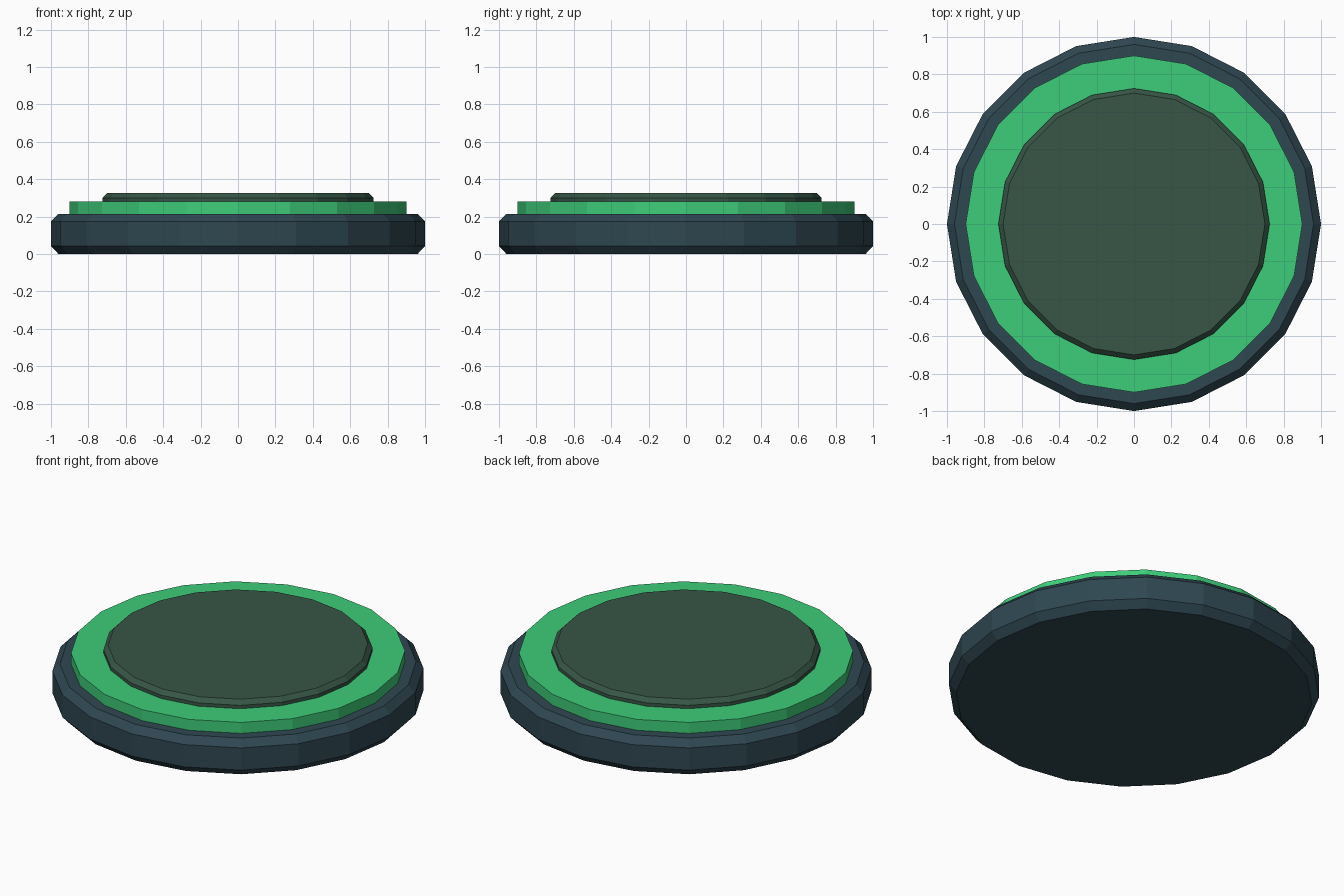
import bpy
import bmesh
from math import cos, sin, tau

old = bpy.data.objects.get("Cube")
if old:
    bpy.data.objects.remove(old, do_unlink=True)

SIDES = 20


def make_material(name, rgb):
    mat = bpy.data.materials.new(name)
    mat.use_nodes = True
    mat.diffuse_color = (*rgb, 1)
    mat.node_tree.nodes["Principled BSDF"].inputs["Base Color"].default_value = (*rgb, 1)
    return mat


def turned_disc(name, profile, mat):
    """Closed faceted solid from (radius, height) pairs, bottom to top."""
    bm = bmesh.new()
    rings = [[bm.verts.new((r * cos(tau * i / SIDES), r * sin(tau * i / SIDES), z))
              for i in range(SIDES)] for r, z in profile]
    for low, high in zip(rings, rings[1:]):
        for i in range(SIDES):
            j = (i + 1) % SIDES
            bm.faces.new((low[i], low[j], high[j], high[i]))
    bm.faces.new(rings[0][::-1])
    bm.faces.new(rings[-1])
    mesh = bpy.data.meshes.new(name)
    bm.to_mesh(mesh)
    bm.free()
    mesh.materials.append(mat)
    obj = bpy.data.objects.new(name, mesh)
    bpy.context.collection.objects.link(obj)
    return obj


slate = make_material("dark slate", (0.028, 0.063, 0.083))
green = make_material("bright green", (0.048, 0.61, 0.192))
moss = make_material("dark moss green", (0.038, 0.093, 0.062))

# Chamfered base
turned_disc("base", [(0.96, 0), (1, 0.043), (1, 0.175), (0.96, 0.215)], slate)
# Glowing ring standing on the base
turned_disc("ring", [(0.9, 0.2), (0.9, 0.28)], green)
# Chamfered pad in the middle
turned_disc("pad", [(0.725, 0.27), (0.725, 0.3), (0.7, 0.325)], moss)
